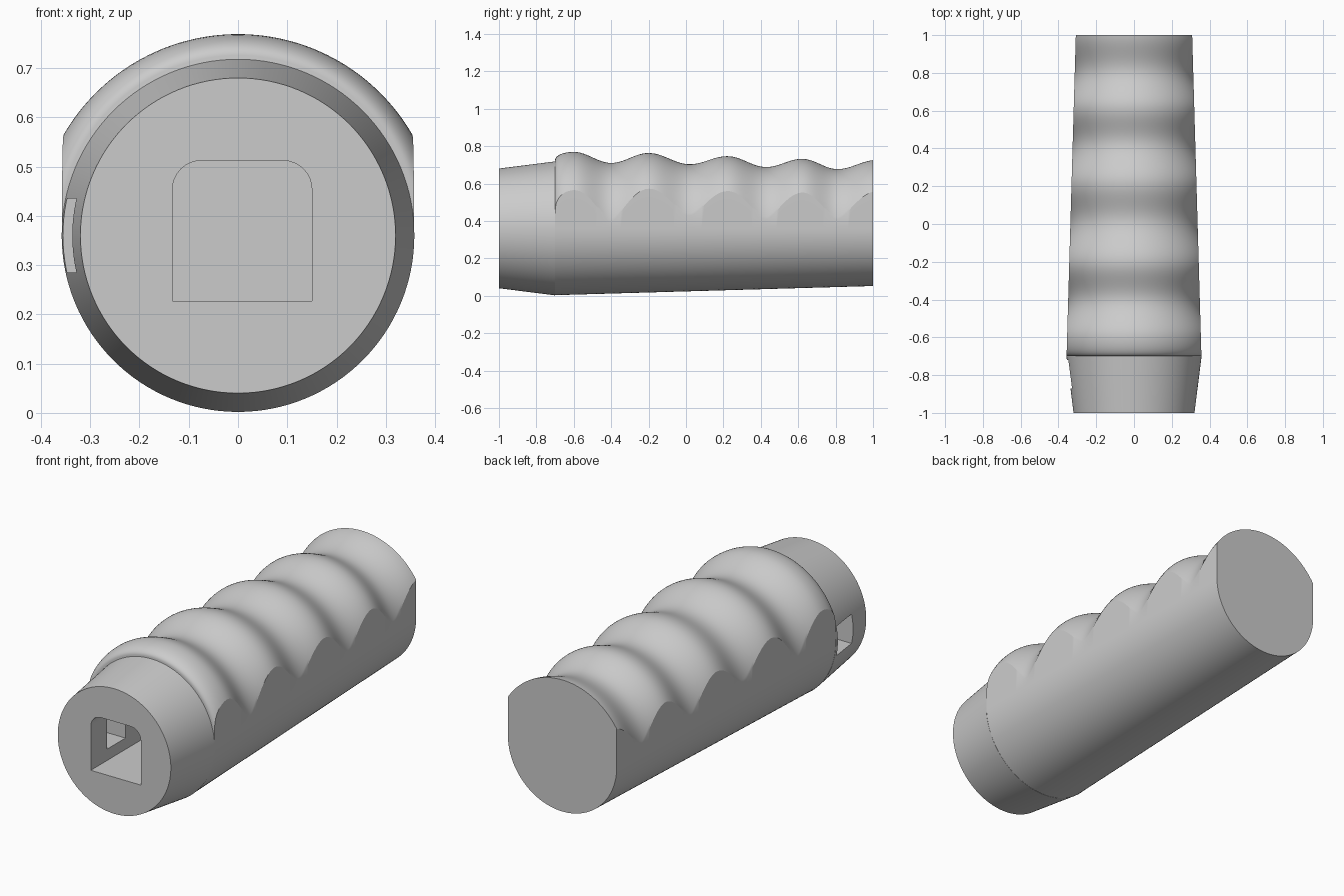
import bpy, bmesh
from math import pi, sin, cos, acos, sqrt

if "Cube" in bpy.data.objects:
    bpy.data.objects.remove(bpy.data.objects["Cube"])

AXIS_Z = 0.36
JOINT_Y = -0.7

grey = bpy.data.materials.new("plain grey")
grey.use_nodes = True
grey.diffuse_color = (0.6, 0.6, 0.6, 1)
grey.node_tree.nodes["Principled BSDF"].inputs["Base Color"].default_value = (0.6, 0.6, 0.6, 1)


def loft(name, rings):
    """Skin a list of equal-length closed rings and cap both ends."""
    bm = bmesh.new()
    loops = [[bm.verts.new(p) for p in ring] for ring in rings]
    n = len(loops[0])
    for a, b in zip(loops, loops[1:]):
        for i in range(n):
            j = (i + 1) % n
            bm.faces.new((a[i], a[j], b[j], b[i]))
    bm.faces.new(loops[0])
    bm.faces.new(loops[-1])
    bmesh.ops.recalc_face_normals(bm, faces=bm.faces)
    mesh = bpy.data.meshes.new(name)
    bm.to_mesh(mesh)
    bm.free()
    mesh.materials.append(grey)
    obj = bpy.data.objects.new(name, mesh)
    bpy.context.collection.objects.link(obj)
    return obj


# Finger bumps: alternating crests and troughs (y, radius)
BUMPS = [(-0.6, 0.409), (-0.4, 0.350), (-0.2, 0.403), (0.02, 0.343), (0.22, 0.386),
         (0.43, 0.328), (0.62, 0.372), (0.81, 0.317), (1.02, 0.366)]


def top_radius(y):
    if y < BUMPS[0][0]:
        t = (y - BUMPS[0][0]) / 0.1
        return 0.366 + 0.043 * sqrt(max(0, 1 - t * t))
    for (y0, r0), (y1, r1) in zip(BUMPS, BUMPS[1:]):
        if y <= y1:
            return r0 + (r1 - r0) * (1 - cos(pi * (y - y0) / (y1 - y0))) / 2


def grip_ring(y):
    """Round belly, flat cheeks and a larger arc on top."""
    w = 0.357 - 0.049 * (y - JOINT_Y) / 1.7
    r = max(top_radius(y), w + 0.001)
    corner = acos(w / r)
    steps = 64
    pts = []
    for i in range(steps + 1):
        a = corner + (pi - 2 * corner) * i / steps
        pts.append((r * cos(a), y, AXIS_Z + r * sin(a)))
    for i in range(steps + 1):
        a = pi + pi * i / steps
        pts.append((w * cos(a), y, AXIS_Z + w * sin(a)))
    return pts


def circle_ring(y, r, n=128):
    return [(r * cos(2 * pi * i / n), y, AXIS_Z + r * sin(2 * pi * i / n)) for i in range(n)]


# Main bodies
stations = [JOINT_Y + 0.1 * (1 - cos(pi / 2 * i / 10)) for i in range(11)]
stations += [-0.6 + 1.6 * i / 96 for i in range(1, 97)]
grip = loft("grip", [grip_ring(y) for y in stations])
collar = loft("collar", [circle_ring(-1, 0.32), circle_ring(JOINT_Y, 0.358)])


# Socket with rounded upper corners
def socket_ring(y):
    left, right, low, high, r = -0.133, 0.15, 0.227, 0.512, 0.058
    pts = [(left, y, low), (right, y, low)]
    for cx, start in ((right - r, 0), (left + r, pi / 2)):
        for i in range(9):
            a = start + pi / 2 * i / 8
            pts.append((cx + r * cos(a), y, high - r + r * sin(a)))
    return pts


socket = loft("socket_cutter", [socket_ring(-1.1), socket_ring(-0.3)])

# Slot through the right wall into the socket
slot = loft("slot_cutter", [[(x, y, z) for y, z in
            ((-0.87, 0.285), (-0.72, 0.285), (-0.72, 0.435), (-0.87, 0.435))]
            for x in (-0.5, -0.1)])


def cut(body, cutter):
    mod = body.modifiers.new("cut", "BOOLEAN")
    mod.operation = "DIFFERENCE"
    mod.solver = "EXACT"
    mod.object = cutter
    bpy.context.view_layer.objects.active = body
    bpy.ops.object.modifier_apply(modifier=mod.name)


cut(grip, socket)
cut(collar, socket)
cut(collar, slot)
for cutter in (socket, slot):
    bpy.data.objects.remove(cutter)

for body in (grip, collar):
    bpy.ops.object.select_all(action="DESELECT")
    body.select_set(True)
    bpy.context.view_layer.objects.active = body
    bpy.ops.object.shade_smooth_by_angle(angle=pi / 7)
